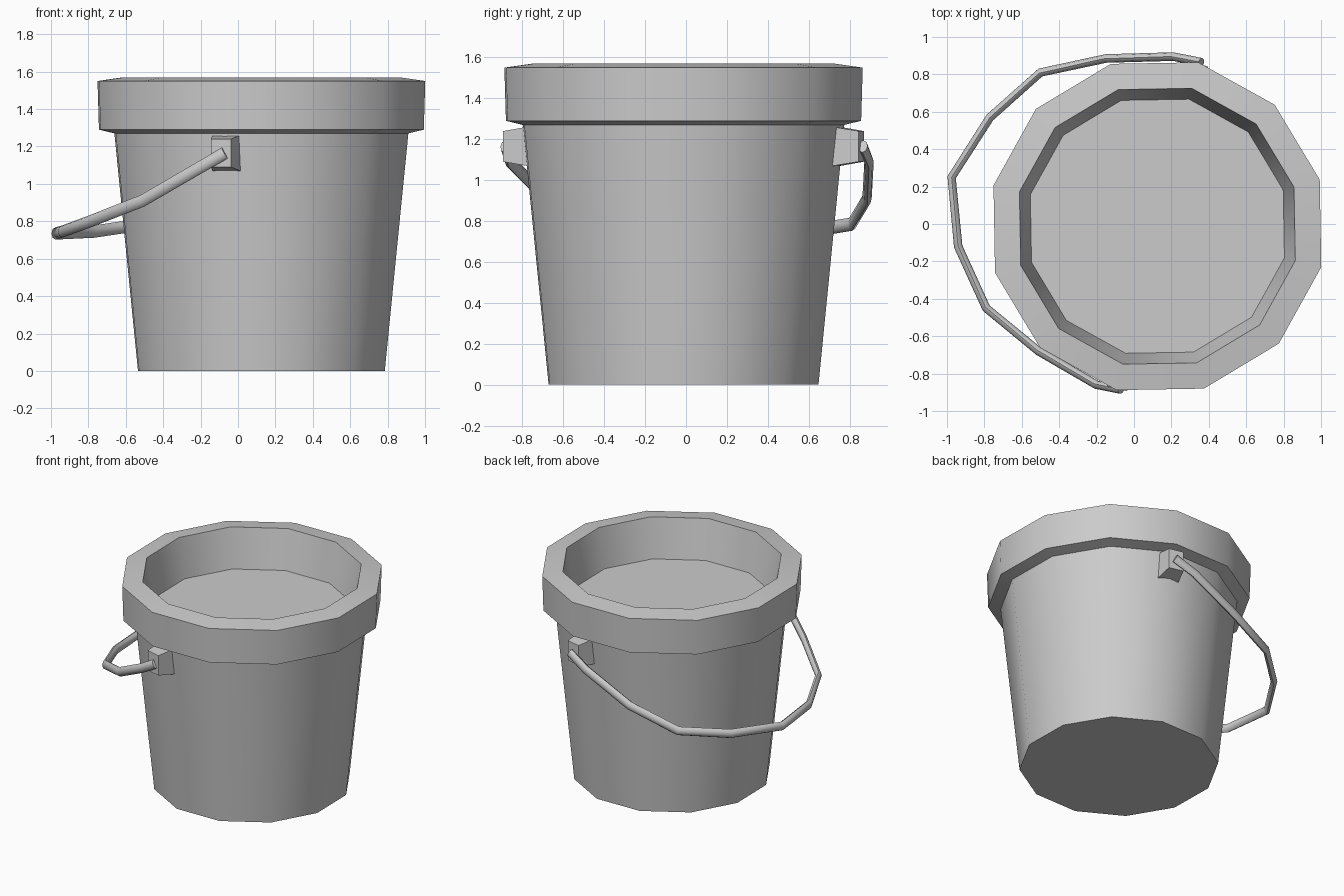
import bpy
import bmesh
import math
from mathutils import Vector

default = bpy.data.objects.get("Cube")
if default:
    bpy.data.objects.remove(default, do_unlink=True)

CENTRE = Vector((0.125, -0.012, 0))
SIDES = 12
TURN = math.radians(16)

grey = bpy.data.materials.new("plain grey")
grey.use_nodes = True
grey.diffuse_color = (0.6, 0.6, 0.6, 1)
grey.node_tree.nodes["Principled BSDF"].inputs["Base Color"].default_value = (0.6, 0.6, 0.6, 1)


def skin(name, rings, angle):
    """Bridge a series of vertex rings, cap both ends and shade."""
    bm = bmesh.new()
    loops = [[bm.verts.new(p) for p in ring] for ring in rings]
    for a, b in zip(loops, loops[1:]):
        for i in range(len(a)):
            j = (i + 1) % len(a)
            bm.faces.new((a[i], a[j], b[j], b[i]))
    bm.faces.new(loops[0])
    bm.faces.new(loops[-1])
    bmesh.ops.recalc_face_normals(bm, faces=bm.faces)
    mesh = bpy.data.meshes.new(name)
    bm.to_mesh(mesh)
    bm.free()
    mesh.materials.append(grey)
    obj = bpy.data.objects.new(name, mesh)
    bpy.context.collection.objects.link(obj)
    bpy.ops.object.select_all(action="DESELECT")
    obj.select_set(True)
    bpy.context.view_layer.objects.active = obj
    bpy.ops.object.shade_smooth_by_angle(angle=math.radians(angle))
    return obj


def polygon(radius, z):
    angles = [TURN + math.tau * i / SIDES for i in range(SIDES)]
    return [CENTRE + Vector((radius * math.cos(a), radius * math.sin(a), z)) for a in angles]


# Bucket: tapered wall, overhanging rim and recessed top floor
profile = [(0.68, 0), (0.81, 1.27), (0.895, 1.29), (0.903, 1.55),
           (0.76, 1.57), (0.70, 1.28)]
skin("bucket", [polygon(r, z) for r, z in profile], 35)


# Brackets: tapered blocks on opposite sides of the wall
def bracket(name, angle):
    out = Vector((math.cos(angle), math.sin(angle), 0))
    side = Vector((-out.y, out.x, 0))
    rings = []
    for dist, half_w, half_h in ((0.76, 0.078, 0.097), (0.895, 0.055, 0.075)):
        mid = CENTRE + out * dist + Vector((0, 0, 1.165))
        rings.append([mid + side * half_w * u + Vector((0, 0, half_h * v))
                      for u, v in ((-1, -1), (1, -1), (1, 1), (-1, 1))])
    skin(name, rings, 10)


bracket("back_bracket", TURN + math.radians(60))
bracket("front_bracket", TURN + math.radians(240))

# Handle: flattened rod swept along a drooping arc
path = [Vector(p) for p in (
    (-0.07, -0.885, 1.165), (-0.2, -0.86, 1.09), (-0.51, -0.68, 0.91),
    (-0.79, -0.45, 0.80), (-0.94, -0.12, 0.745), (-0.975, 0.25, 0.735),
    (-0.77, 0.57, 0.745), (-0.5, 0.81, 0.785), (-0.15, 0.885, 0.91),
    (0.21, 0.895, 1.09), (0.36, 0.865, 1.165))]
rings = []
for i, p in enumerate(path):
    along = (path[min(i + 1, len(path) - 1)] - path[max(i - 1, 0)]).normalized()
    side = along.cross(Vector((0, 0, 1))).normalized()
    up = side.cross(along)
    rings.append([p + side * 0.023 * math.cos(a) + up * 0.033 * math.sin(a)
                  for a in (math.tau * k / 8 for k in range(8))])
skin("handle", rings, 50)
